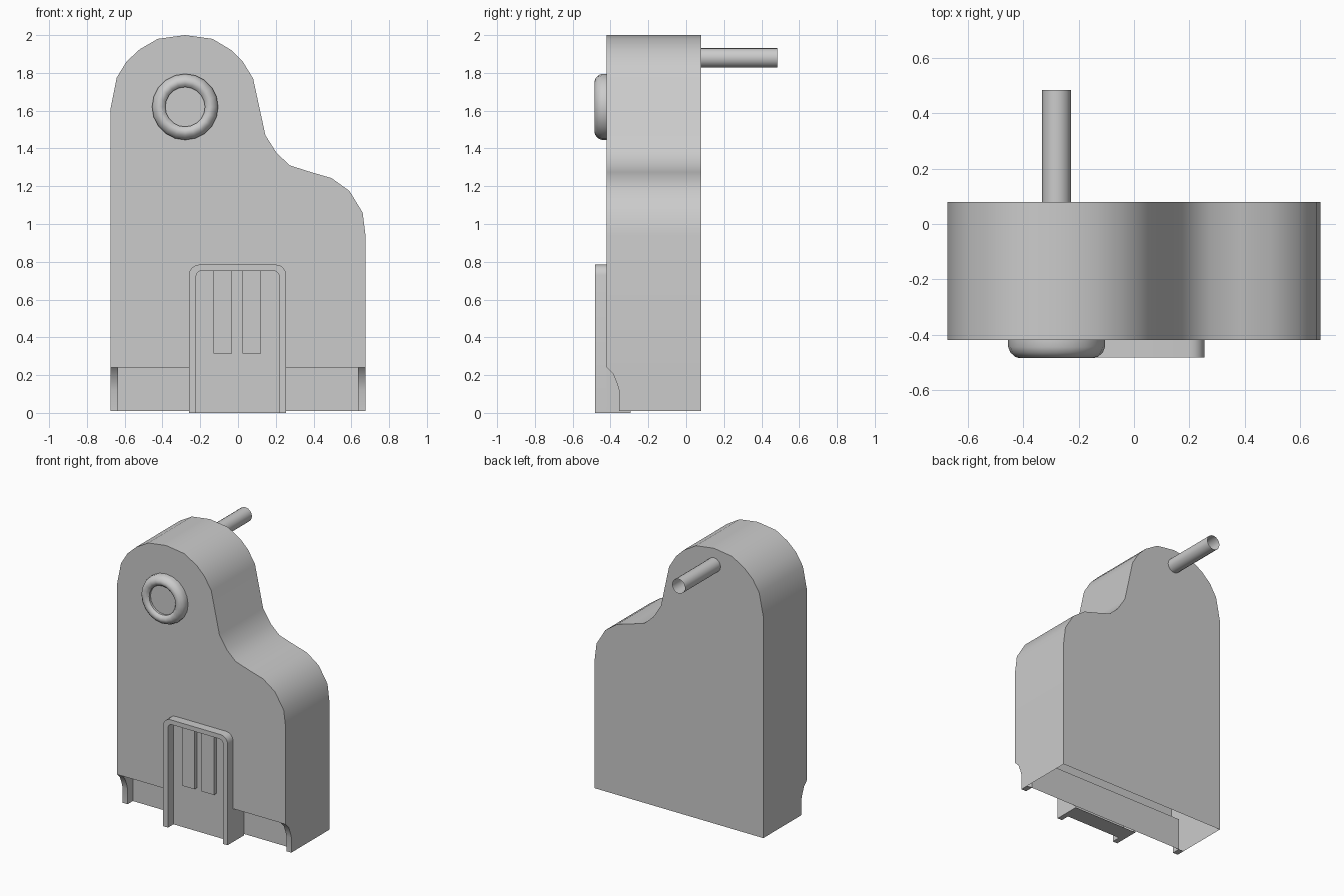
import bpy, bmesh
from math import sin, cos, pi

if "Cube" in bpy.data.objects:
    bpy.data.objects.remove(bpy.data.objects["Cube"])

FRONT, BACK, RECESS, PROUD = -0.42, 0.08, -0.295, -0.483
HALF, RIM, BASE, LEDGE = 0.675, 0.635, 0.01, 0.24


def make(name, faces, smooth=None):
    """Mesh object from a list of faces given as coordinate loops."""
    bm = bmesh.new()
    for f in faces:
        bm.faces.new([bm.verts.new(p) for p in f])
    bmesh.ops.remove_doubles(bm, verts=bm.verts, dist=1e-4)
    bmesh.ops.recalc_face_normals(bm, faces=bm.faces)
    me = bpy.data.meshes.new(name)
    bm.to_mesh(me)
    bm.free()
    ob = bpy.data.objects.new(name, me)
    bpy.context.collection.objects.link(ob)
    if smooth:
        bpy.ops.object.select_all(action='DESELECT')
        ob.select_set(True)
        bpy.context.view_layer.objects.active = ob
        bpy.ops.object.shade_smooth_by_angle(angle=smooth)
    return ob


def strip(a, b):
    """Quads joining two open point rows."""
    return [[a[i], a[i + 1], b[i + 1], b[i]] for i in range(len(a) - 1)]


def at_y(pts, y):
    return [(x, y, z) for x, z in pts]


def lathe(name, profile, cx, cz, n, cap_last=False):
    """Revolve (radius, y) points about a y-parallel axis."""
    rings = [[(cx + r * cos(2 * pi * i / n), y, cz + r * sin(2 * pi * i / n))
              for i in range(n + 1)] for r, y in profile]
    faces = [q for a, b in zip(rings, rings[1:]) for q in strip(a, b)]
    if cap_last:
        faces.append(rings[-1][:-1])
    return make(name, faces, 0.7)


# Housing: outline extruded front to back, open underneath
outline = [(-HALF, LEDGE), (-HALF, 1.61), (-.642, 1.775), (-.59, 1.86), (-.52, 1.925),
           (-.425, 1.98), (-.28, 2.0), (-.135, 1.98), (-.035, 1.92), (.025, 1.86),
           (.08, 1.77), (.145, 1.47), (.205, 1.375), (.275, 1.31), (.385, 1.275),
           (.495, 1.243), (.59, 1.175), (.66, 1.06), (HALF, .94), (HALF, LEDGE)]
faces = [at_y(outline, FRONT),
         at_y([(-HALF, BASE)] + outline + [(HALF, BASE)], BACK)]
faces += strip(at_y(outline, FRONT), at_y(outline, BACK))
# Lower side walls with curved foot rims, then the recessed panel between them
curve = [(FRONT, LEDGE), (-.385, .205), (-.365, .155), (-.355, .12), (-.355, BASE)]
for s in (-1, 1):
    outer = [(s * HALF, y, z) for y, z in curve]
    inner = [(s * RIM, y, z) for y, z in curve]
    faces.append(outer + [(s * HALF, BACK, BASE), (s * HALF, BACK, LEDGE)])
    faces.append(inner + [(s * RIM, RECESS, BASE), (s * RIM, RECESS, LEDGE)])
    faces += strip(outer, inner)
    faces.append([outer[-1], inner[-1], (s * RIM, RECESS, BASE), (s * HALF, RECESS, BASE)])
faces.append(at_y([(-RIM, BASE), (RIM, BASE), (RIM, LEDGE), (-RIM, LEDGE)], RECESS))
faces.append([(-RIM, FRONT, LEDGE), (RIM, FRONT, LEDGE), (RIM, RECESS, LEDGE), (-RIM, RECESS, LEDGE)])
make("housing", faces, 0.5)


# Clip frame: raised inverted-U rail with rounded corners
def arch(x0, x1, top, r, n=4):
    left = [(x0 + r - r * cos(pi / 2 * i / n), top - r + r * sin(pi / 2 * i / n)) for i in range(n + 1)]
    right = [(x0 + x1 - x, z) for x, z in reversed(left)]
    return [(x0, 0)] + left + right + [(x1, 0)]


XL, XR = -.26, .255
out, inn = arch(XL, XR, .785, .055), arch(-.222, .218, .752, .03)
faces = strip(at_y(out, PROUD), at_y(inn, PROUD))
faces += strip(at_y(out, PROUD), at_y(out, FRONT)) + strip(at_y(inn, PROUD), at_y(inn, FRONT))
for a, b in ((out[0], inn[0]), (out[-1], inn[-1])):
    faces.append(at_y([a, b], PROUD) + at_y([b, a], FRONT))
make("clip_frame", faces, 0.5)

# Clip backing: fills the recess behind the frame
plan = [(XL, RECESS), (XL, FRONT), (XR, FRONT), (XR, RECESS)]
make("clip_backing", strip([(x, y, 0) for x, y in plan], [(x, y, LEDGE) for x, y in plan])
     + [[(x, y, 0) for x, y in plan]])

# Grip bars inside the frame
for i, x in enumerate((-.13, .025)):
    rect = [(x, .315), (x + .097, .315), (x + .097, .752), (x, .752)]
    make(f"grip_bar_{i + 1}", [at_y(rect, -.45)]
         + strip(at_y(rect + rect[:1], -.45), at_y(rect + rect[:1], FRONT)))

# Round button with dished centre, and hollow rear pin
lathe("button", [(.175, FRONT), (.175, -.445), (.167, -.465), (.15, -.48), (.135, -.485),
                 (.118, -.48), (.105, -.465), (.105, -.45)], -.28, 1.62, 20, cap_last=True)
lathe("rear_pin", [(.052, BACK), (.052, .485)], -.28, 1.88, 16)
